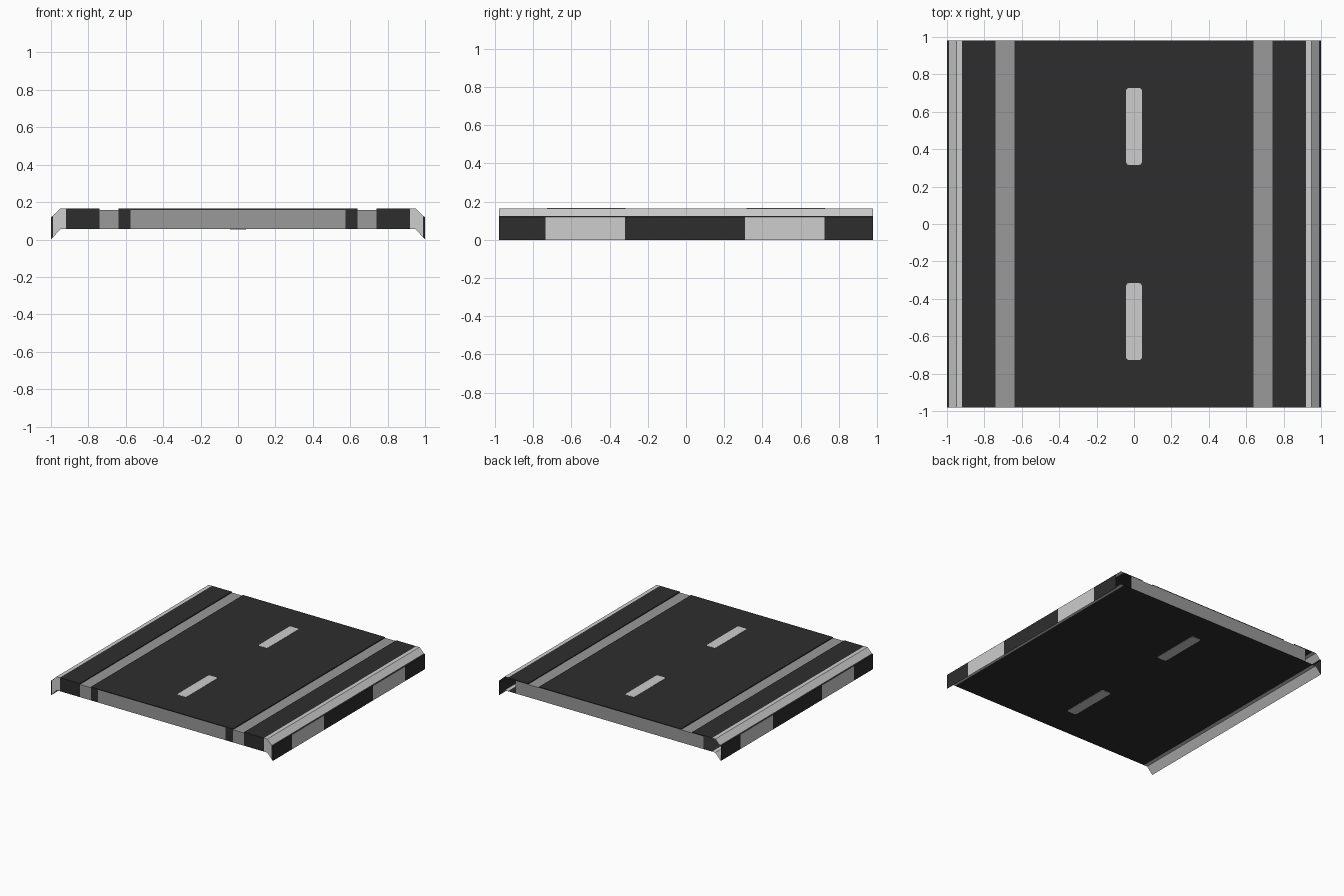
import bpy, bmesh, math

if "Cube" in bpy.data.objects:
    bpy.data.objects.remove(bpy.data.objects["Cube"])

def mat(name, v):
    m = bpy.data.materials.new(name)
    m.diffuse_color = (v, v, v, 1)
    m.use_nodes = True
    m.node_tree.nodes["Principled BSDF"].inputs["Base Color"].default_value = m.diffuse_color
    return m

DARK = mat("asphalt_dark", 0.027)
GREY = mat("stripe_grey", 0.32)
LIGHT = mat("marking_light", 0.61)
Y = 0.98
TOP, GROOVE, LOW = 0.165, 0.158, 0.055

def finish(name, bm, mats, mirror=True):
    bmesh.ops.remove_doubles(bm, verts=bm.verts, dist=1e-5)
    me = bpy.data.meshes.new(name)
    bm.to_mesh(me)
    bm.free()
    for m in mats:
        me.materials.append(m)
    ob = bpy.data.objects.new(name, me)
    bpy.context.collection.objects.link(ob)
    if mirror:
        ob.modifiers.new("Mirror", 'MIRROR').use_axis[0] = True
    return ob

def sweep(name, profile, material, ys=(-Y, Y), alt=None):
    """Sweep an open xz profile along y; alt colours every second section."""
    bm = bmesh.new()
    for i, (a, b) in enumerate(zip(ys, ys[1:])):
        for p, q in zip(profile, profile[1:]):
            f = bm.faces.new([bm.verts.new(c) for c in (
                (p[0], a, p[1]), (q[0], a, q[1]), (q[0], b, q[1]), (p[0], b, p[1]))])
            f.material_index = i % 2 if alt else 0
    return finish(name, bm, [material] + ([alt] if alt else []))

def end_panel(name, pts, material, y):
    """Flat end face from an xz outline, given counter-clockwise from the front."""
    bm = bmesh.new()
    f = bm.faces.new([bm.verts.new((x, y, z)) for x, z in pts])
    if y > 0:
        f.normal_flip()
    return finish(name, bm, [material])

def rect(x0, x1, z0, z1):
    return [(x0, z0), (x1, z0), (x1, z1), (x0, z1)]

# Road surface, recessed edge stripes and shoulders
sweep("road_deck", [(0, TOP), (0.64, TOP), (0.64, GROOVE)], DARK)
sweep("edge_stripe", [(0.64, GROOVE), (0.74, GROOVE)], GREY)
sweep("shoulder", [(0.74, GROOVE), (0.74, TOP), (0.92, TOP)], DARK)

# Bevelled kerb, banded outer wall, inner slope and underside
sweep("kerb", [(0.92, TOP), (0.95, TOP), (0.99, 0.125)], LIGHT)
sweep("kerb_ledge", [(0.99, 0.125), (1, 0.12)], DARK)
sweep("banded_wall", [(1, 0.12), (1, 0)], DARK, (-Y, -0.735, -0.32, 0.31, 0.725, Y), LIGHT)
sweep("inner_slope", [(1, 0), (0.95, LOW), (0.92, LOW)], LIGHT)
sweep("underside", [(0.92, LOW), (0, LOW)], DARK)

# Front end, coloured to follow the surface bands
end_panel("front_centre", rect(0, 0.575, LOW, GROOVE), GREY, -Y)
end_panel("front_lip", rect(0, 0.575, GROOVE, TOP), DARK, -Y)
end_panel("front_inner_band", rect(0.575, 0.64, LOW, TOP), DARK, -Y)
end_panel("front_stripe", rect(0.64, 0.74, LOW, GROOVE), GREY, -Y)
end_panel("front_shoulder", rect(0.74, 0.92, LOW, TOP), DARK, -Y)
end_panel("front_kerb", [(0.92, LOW), (0.95, LOW), (0.99, 0.011), (0.99, 0.125),
                         (0.95, TOP), (0.92, TOP)], LIGHT, -Y)
end_panel("front_wall_edge", [(0.99, 0.011), (1, 0), (1, 0.12), (0.99, 0.125)], DARK, -Y)

# Back end, open at the kerbs
end_panel("back_wall", rect(0, 0.85, LOW, GROOVE), GREY, Y)
end_panel("back_lip", rect(0, 0.64, GROOVE, TOP), DARK, Y)
end_panel("back_shoulder_lip", rect(0.74, 0.85, GROOVE, TOP), DARK, Y)

# Centre dashes: thin plates with rounded corners, above and below
def dash(name, y, z):
    hx, hy, r, t = 0.042, 0.206, 0.014, 0.002
    bm = bmesh.new()
    vs = []
    for k, (sx, sy) in enumerate(((1, 1), (-1, 1), (-1, -1), (1, -1))):
        for j in range(3):
            a = math.pi / 2 * k + math.pi / 4 * j
            vs.append(bm.verts.new((sx * (hx - r) + r * math.cos(a),
                                    y + sy * (hy - r) + r * math.sin(a), z - t)))
    f = bm.faces.new(vs)
    ext = bmesh.ops.extrude_face_region(bm, geom=[f], use_keep_orig=True)
    for v in ext["geom"]:
        if isinstance(v, bmesh.types.BMVert):
            v.co.z += 2 * t
    bmesh.ops.recalc_face_normals(bm, faces=bm.faces)
    finish(name, bm, [LIGHT], mirror=False)

for s, word in ((-1, "front"), (1, "rear")):
    dash(word + "_dash", s * 0.522, TOP)
    dash(word + "_dash_below", s * 0.522, LOW)
